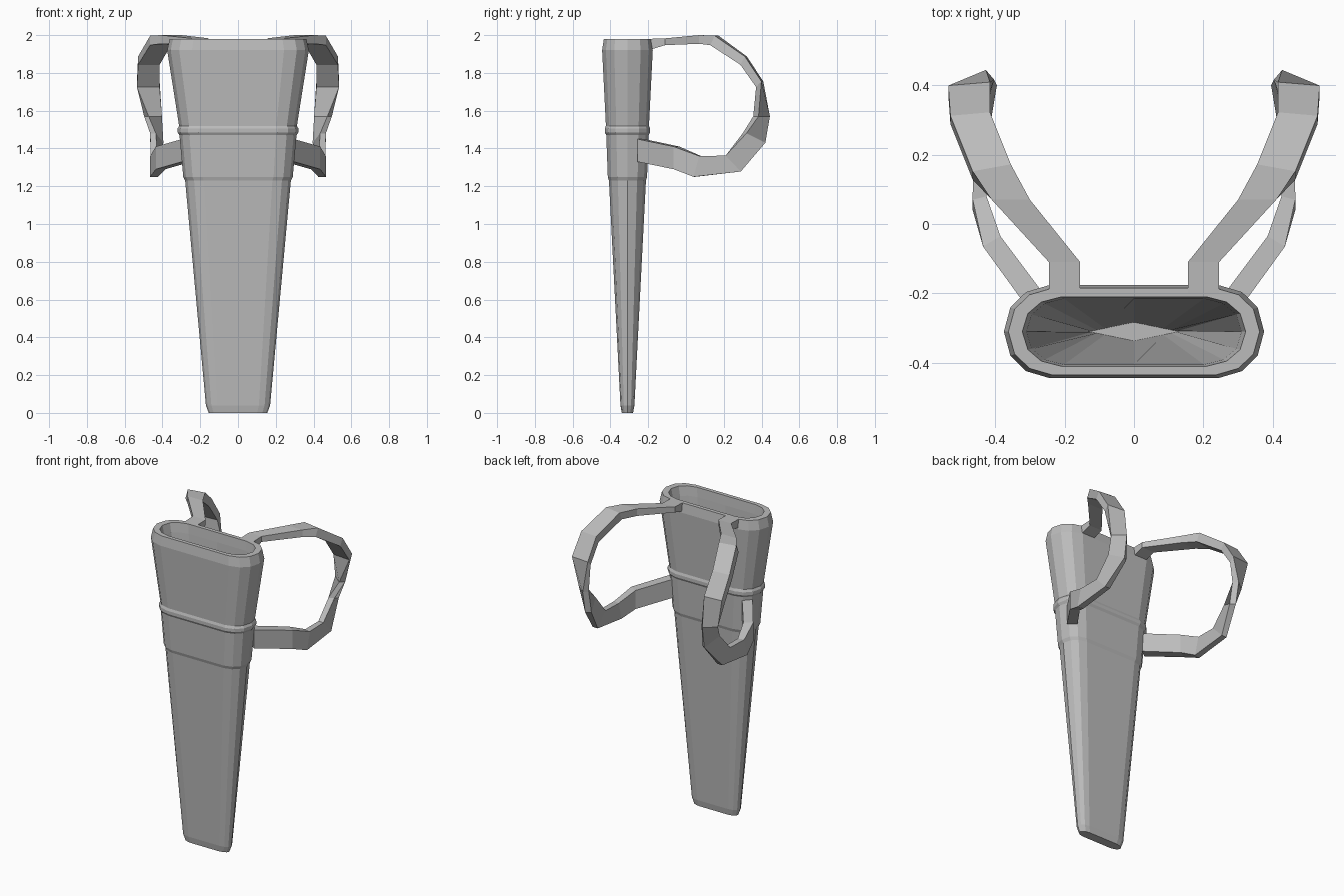
import bpy, bmesh
from mathutils import Vector

if "Cube" in bpy.data.objects:
    bpy.data.objects.remove(bpy.data.objects["Cube"], do_unlink=True)

grey = bpy.data.materials.new("plain grey")
grey.use_nodes = True
colour = (0.5, 0.5, 0.5, 1)
grey.diffuse_color = colour
grey.node_tree.nodes["Principled BSDF"].inputs["Base Color"].default_value = colour


def loft(name, rings):
    """Skin closed rings of points and cap both ends."""
    bm = bmesh.new()
    loops = [[bm.verts.new(p) for p in ring] for ring in rings]
    n = len(loops[0])
    for a, b in zip(loops, loops[1:]):
        for i in range(n):
            j = (i + 1) % n
            bm.faces.new((a[i], a[j], b[j], b[i]))
    bm.faces.new(loops[0][::-1])
    bm.faces.new(loops[-1])
    bmesh.ops.recalc_face_normals(bm, faces=bm.faces)
    mesh = bpy.data.meshes.new(name)
    bm.to_mesh(mesh)
    bm.free()
    mesh.materials.append(grey)
    obj = bpy.data.objects.new(name, mesh)
    bpy.context.collection.objects.link(obj)
    return obj


# Flattened oval cross-section, built from one quarter
CENTRE_Y = -0.31
quarter = [(1, 0), (0.95, 0.52), (0.83, 0.85), (0.65, 1), (0, 1)]
half = quarter + [(-x, y) for x, y in quarter[-2::-1]]
section = half + [(x, -y) for x, y in half[-2:0:-1]]


def oval(z, width, depth):
    return [(x * width, CENTRE_Y + y * depth, z) for x, y in section]


def diamond(z, width, depth):
    return [(x * width, CENTRE_Y + (1 - abs(x)) * depth * (y > 0) - (1 - abs(x)) * depth * (y < 0), z)
            for x, y in section]


# Tapered sheath with a raised band, rim and hollow inside
sheath_levels = [
    (0, 0.155, 0.03), (0.04, 0.17, 0.037), (1.23, 0.28, 0.098), (1.25, 0.29, 0.104),
    (1.47, 0.31, 0.112), (1.485, 0.32, 0.12), (1.505, 0.32, 0.12), (1.52, 0.312, 0.114),
    (1.92, 0.375, 0.134), (1.98, 0.362, 0.125), (1.98, 0.322, 0.1), (1.92, 0.31, 0.095),
]
loft("sheath", [oval(*level) for level in sheath_levels] + [diamond(0.1, 0.13, 0.027)])

# Twisting strap: centre, half-width vector, half-thickness vector
strap_path = [
    ((0.2, -0.2, 1.95), (0.045, 0, 0), (0, 0, 0.03)),
    ((0.2, -0.11, 1.965), (0.045, 0, 0), (0, 0, 0.018)),
    ((0.355, 0.07, 1.977), (0.055, 0, 0), (0, 0, 0.023)),
    ((0.41, 0.15, 1.972), (0.055, -0.01, 0), (0, 0.012, 0.025)),
    ((0.472, 0.305, 1.865), (0.057, -0.005, 0), (0, 0.012, 0.022)),
    ((0.475, 0.39, 1.74), (0.06, -0.005, 0), (0, 0.014, 0.015)),
    ((0.45, 0.4, 1.57), (0.035, -0.03, 0), (0.012, 0.014, 0)),
    ((0.43, 0.36, 1.455), (0.02, -0.05, 0.025), (0.015, 0.01, 0)),
    ((0.445, 0.25, 1.32), (0, -0.04, 0.042), (0.018, 0, 0)),
    ((0.445, 0.06, 1.305), (0, 0.015, 0.055), (0.02, -0.005, 0)),
    ((0.41, -0.05, 1.35), (0, 0, 0.06), (0.025, -0.015, 0)),
    ((0.27, -0.24, 1.39), (0, 0, 0.06), (0.025, -0.018, 0)),
]


def strap_ring(side, centre, wide, thick):
    c, w, t = Vector(centre), Vector(wide), Vector(thick)
    return [(p.x * side, p.y, p.z) for p in (c + w + t, c - w + t, c - w - t, c + w - t)]


for name, side in (("left_strap", 1), ("right_strap", -1)):
    loft(name, [strap_ring(side, *station) for station in strap_path])
